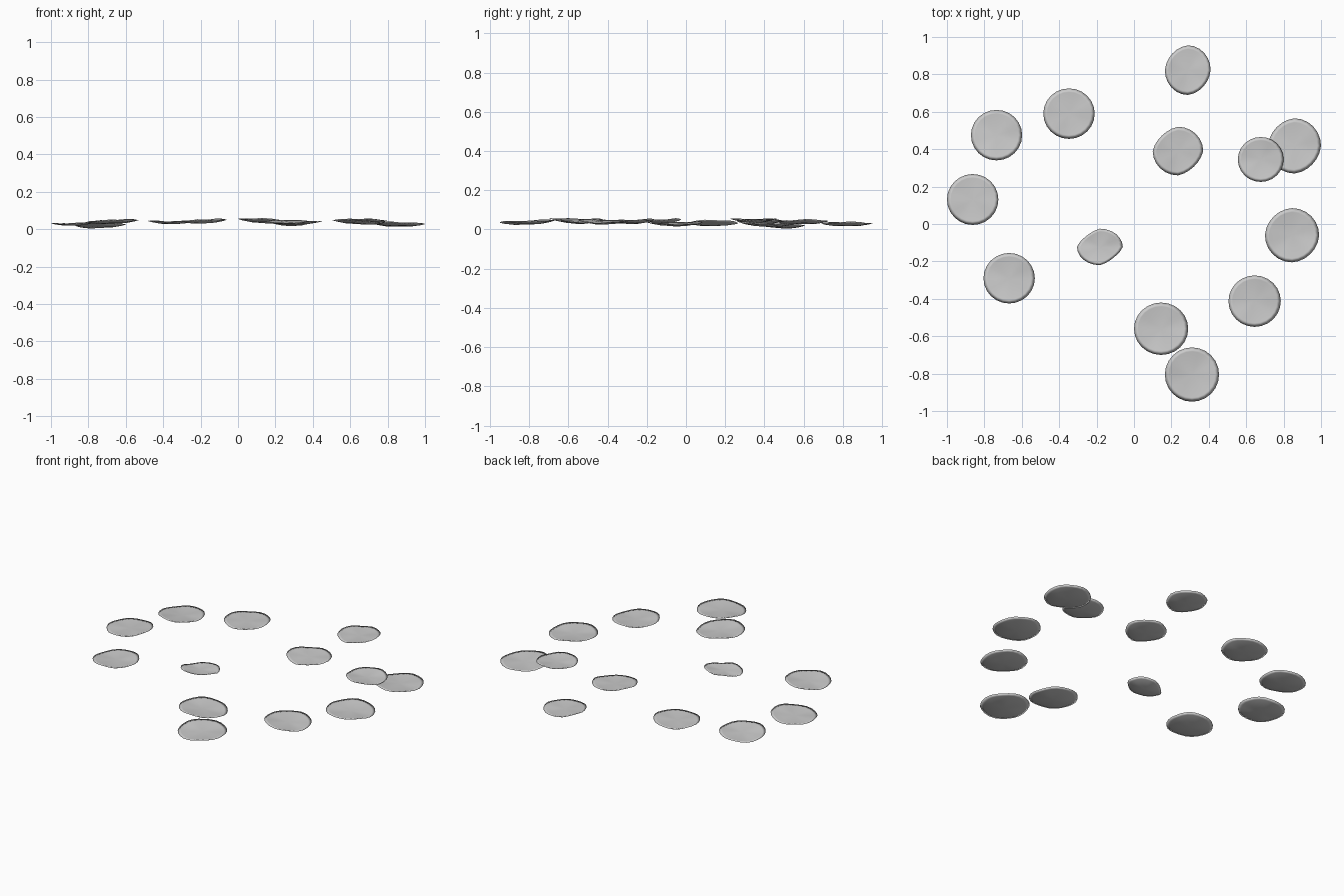
import bpy, bmesh, math, random

if "Cube" in bpy.data.objects:
    bpy.data.objects.remove(bpy.data.objects["Cube"])

random.seed(4)
SIDES = 24


def pad(name, x0, x1, y0, y1, z, tilt_x, tilt_y, squash=0.0):
    """Thin, gently dished, slightly uneven round pad; tilt = rise per unit."""
    cx, cy, rx, ry = (x0 + x1) / 2, (y0 + y1) / 2, (x1 - x0) / 2, (y1 - y0) / 2
    ph = [random.uniform(0, math.tau) for _ in range(3)]

    def point(r, a, low):
        # squash pulls in the upper-left and lower-right of the outline
        k = r * (1 - squash * max(0, -math.sin(2 * a)))
        x, y = rx * k * math.cos(a), ry * k * math.sin(a)
        wave = 0.004 * r * (math.sin(2 * a + ph[0]) + 0.5 * math.sin(5 * a + ph[1]) * r)
        h = z + 0.007 * r * r + wave + tilt_x * x + tilt_y * y
        h -= low * 0.011 * (1 - r ** 3)
        return cx + x, cy + y, max(h, 0.0)

    bm = bmesh.new()
    ang = [math.tau * i / SIDES for i in range(SIDES)]
    rim = [bm.verts.new(point(1, a, 0)) for a in ang]
    for low in (0, 1):
        outer = rim
        rings = [[bm.verts.new(point(r, a, low)) for a in ang] for r in (0.85, 0.5)]
        centre = bm.verts.new(point(0, 0, low))
        for ring in rings:
            for i in range(SIDES):
                j = (i + 1) % SIDES
                bm.faces.new((outer[i], outer[j], ring[j], ring[i]))
            outer = ring
        for i in range(SIDES):
            bm.faces.new((outer[i], outer[(i + 1) % SIDES], centre))
    bmesh.ops.recalc_face_normals(bm, faces=bm.faces)
    for f in bm.faces:
        f.smooth = True
    me = bpy.data.meshes.new(name)
    bm.to_mesh(me)
    bm.free()
    bpy.context.collection.objects.link(bpy.data.objects.new(name, me))


# Scattered pads: x range, y range, height, tilts, outline squash
pads = [
    (0.165, 0.41, 0.69, 0.955, 0.028, 0.0, 0.0, 0.05),
    (-0.485, -0.21, 0.455, 0.725, 0.038, 0.02, 0.0, 0.0),
    (-0.872, -0.598, 0.34, 0.61, 0.018, 0.03, -0.05, 0.0),
    (-1.0, -0.725, -0.005, 0.267, 0.030, 0.06, 0.0, 0.0),
    (0.10, 0.37, 0.26, 0.52, 0.040, -0.04, 0.02, 0.10),
    (0.715, 1.0, 0.27, 0.565, 0.025, -0.01, -0.03, 0.05),
    (0.555, 0.80, 0.225, 0.465, 0.045, -0.02, 0.0, 0.0),
    (0.70, 0.99, -0.205, 0.085, 0.028, -0.03, 0.0, 0.03),
    (0.505, 0.785, -0.55, -0.275, 0.038, -0.05, 0.0, 0.0),
    (0.0, 0.29, -0.70, -0.42, 0.043, -0.06, -0.03, 0.0),
    (0.165, 0.455, -0.95, -0.66, 0.036, 0.0, 0.04, 0.0),
    (-0.805, -0.53, -0.425, -0.155, 0.040, 0.04, 0.0, 0.0),
    (-0.305, -0.06, -0.22, -0.025, 0.042, 0.04, 0.0, 0.16),
]
for i, p in enumerate(pads):
    pad(f"pad_{i + 1}", *p)
